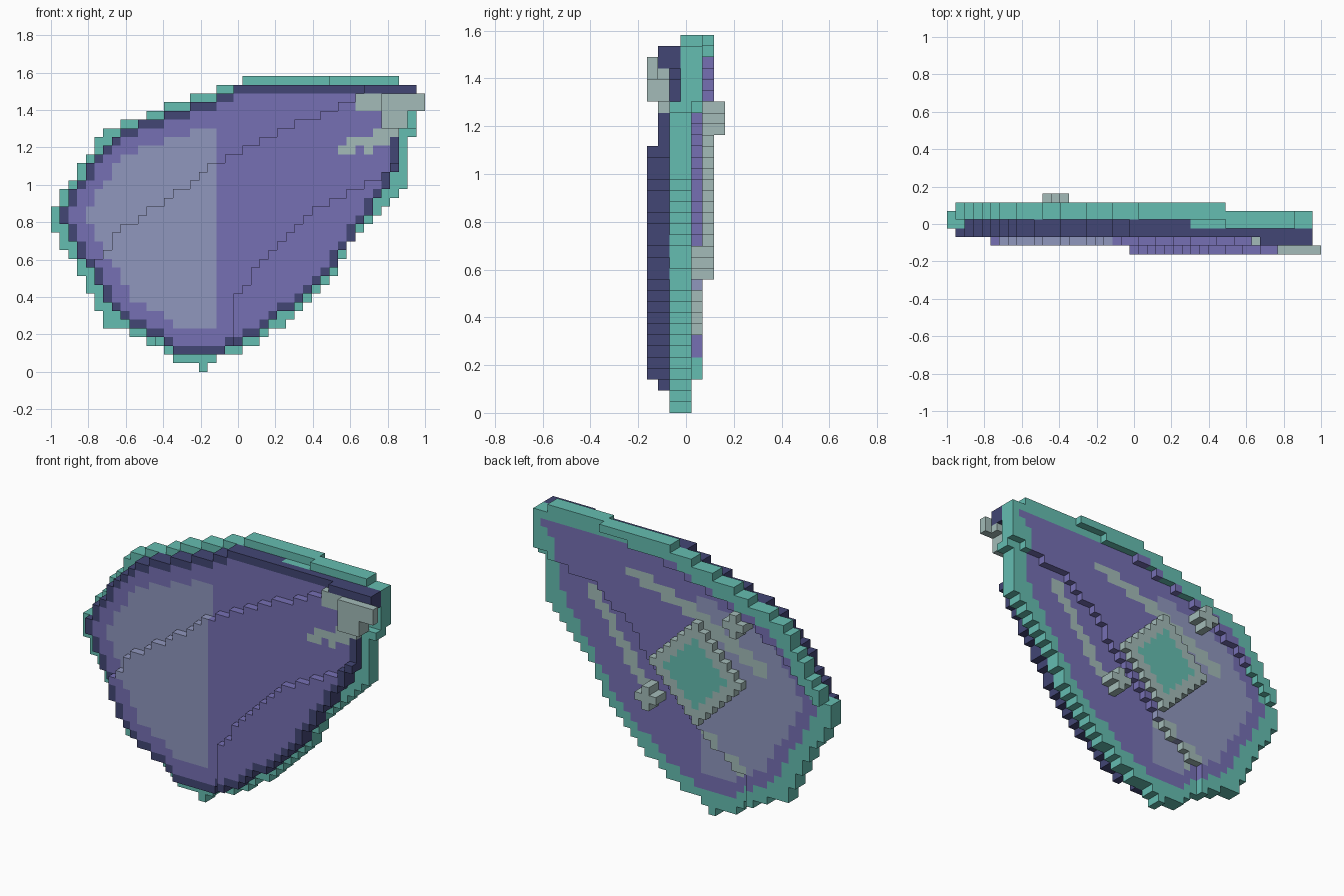
import bpy, bmesh
from mathutils import Vector

cube = bpy.data.objects.get("Cube")
if cube:
    bpy.data.objects.remove(cube)

V = 2 / 43            # block size
NX, NZ, NY = 43, 34, 7


def linear(c):
    c /= 255
    return c / 12.92 if c < 0.04045 else ((c + 0.055) / 1.055) ** 2.4


def material(name, rgb):
    m = bpy.data.materials.new(name)
    m.use_nodes = True
    col = [linear(c) for c in rgb] + [1]
    m.diffuse_color = col
    m.node_tree.nodes["Principled BSDF"].inputs["Base Color"].default_value = col
    return m


TEAL, NAVY, PURPLE, LAVENDER, PALE = range(5)
MATS = [material("teal", (101, 189, 177)), material("navy", (66, 70, 117)),
        material("purple", (118, 112, 180)), material("lavender", (144, 151, 190)),
        material("pale_grey", (163, 187, 184))]


def centre(i, k):
    return -1 + (i + 0.5) * V, (k + 0.5) * V


def inside(poly, x, z):
    hit = False
    for (x1, z1), (x2, z2) in zip(poly, poly[1:] + poly[:1]):
        if (z1 > z) != (z2 > z) and x < x1 + (z - z1) * (x2 - x1) / (z2 - z1):
            hit = not hit
    return hit


def raster(poly):
    return {(i, k) for i in range(NX) for k in range(NZ) if inside(poly, *centre(i, k))}


def erode(cells):
    return {(i, k) for i, k in cells
            if {(i + 1, k), (i - 1, k), (i, k + 1), (i, k - 1)} <= cells}


def above(line, x, z):
    """True when the point lies over a polyline running along x."""
    for (x1, z1), (x2, z2) in zip(line, line[1:]):
        if x1 <= x <= x2:
            return z > z1 + (z2 - z1) * (x - x1) / (x2 - x1)
    return z > line[-1][1] if x > line[-1][0] else True


def near(path, x, z, r):
    p = Vector((x, z))
    for a, b in zip(path, path[1:]):
        a, b = Vector(a), Vector(b)
        t = max(0, min(1, (p - a).dot(b - a) / (b - a).length_squared))
        if (a + (b - a) * t - p).length < r:
            return True
    return False


# Outlines of the back rim and the slightly smaller front plate
rim = raster([(-1, .81), (-.95, .93), (-.9, 1.0), (-.84, 1.1), (-.72, 1.3), (-.6, 1.33),
              (-.35, 1.44), (-.2, 1.49), (0, 1.55), (.07, 1.59), (.86, 1.59), (.87, 1.54),
              (.95, 1.54), (.95, 1.3), (.9, 1.2), (.9, 1.0), (.76, .88), (.62, .7),
              (.45, .43), (.3, .3), (.12, .16), (-.05, .09), (-.16, .05), (-.17, 0),
              (-.21, 0), (-.22, .05), (-.32, .06), (-.5, .17), (-.7, .25), (-.82, .48),
              (-.95, .7)])
plate = raster([(-.96, .82), (-.86, 1.0), (-.81, 1.1), (-.68, 1.25), (-.5, 1.34),
                (-.3, 1.4), (-.1, 1.48), (.02, 1.54), (.95, 1.54), (.95, 1.44),
                (.86, 1.37), (.86, 1.1), (.8, 1.0), (.68, .82), (.53, .6), (.4, .42),
                (.25, .32), (.1, .2), (-.1, .1), (-.31, .1), (-.5, .21), (-.63, .28),
                (-.72, .42), (-.8, .55), (-.88, .7)])
rim |= plate
panel = erode(plate)
pane = {c for c in erode(erode(panel)) if centre(*c)[0] < -.11}

# Diagonal steps that tilt the plate, on its front and on its back
FRONT_STEPS = [
    [(-1, .45), (-.8, .5), (-.72, .62), (-.62, .77), (-.35, .95), (-.12, 1.11),
     (.62, 1.47), (.72, 1.54), (.8, 1.7)],
    [(-1, -1), (-.03, -1), (-.02, .4), (.1, .55), (.3, .78), (.5, .92), (.85, 1.1), (1, 1.15)]]
BACK_STEPS = [
    [(-1, .86), (-.92, .88), (-.7, 1.12), (-.44, 1.29), (-.11, 1.41), (.17, 1.49),
     (.48, 1.54), (.5, 1.7), (1, 1.7)],
    [(-1, -1), (-.46, -1), (-.44, .3), (-.25, .42), (.2, .85), (.31, 1.0), (.53, 1.18),
     (.86, 1.28), (1, 1.3)]]


def level(lines, x, z):
    return sum(above(line, x, z) for line in lines)


# Painted streaks
STREAKS = [[(.3, 1.33), (-.05, 1.22), (-.3, 1.09), (-.56, .97)],
           [(.58, 1.12), (.4, .86), (.25, .65)],
           [(-.17, .5), (-.24, .46)], [(-.34, .4), (-.39, .33)]]
FLECKS = [[(.65, 1.44), (.8, 1.44)], [(.7, 1.2), (.72, 1.25), (.83, 1.27)], [(.56, 1.19), (.62, 1.22)]]

front_plate, back_plate = {}, {}
back_of = {}
for i, k in rim:
    x, z = centre(i, k)
    front = level(FRONT_STEPS, x, z)
    back = 3 + level(BACK_STEPS, x, z)
    back_of[i, k] = back
    split = max(front, back - 2)
    fill = LAVENDER if (i, k) in pane else PURPLE if (i, k) in panel else None
    if (i, k) in plate:
        for j in range(front, split + 1):
            front_plate[i, j, k] = NAVY if fill is None else fill
        if any(near(f, x, z, .035) for f in FLECKS):
            front_plate[i, front, k] = PALE
    for j in range(split + 1, back + 1):
        back_plate[i, j, k] = TEAL if fill is None else fill
    if fill is not None and any(near(s, x, z, .036) for s in STREAKS):
        back_plate[i, back, k] = PALE


# Raised diamond on the back, pale frame around a teal middle
def boss(ci, ck, radius, top, core):
    cells = {}
    for i in range(ci - radius, ci + radius + 1):
        for k in range(ck - radius, ck + radius + 1):
            d = abs(i - ci) + abs(k - ck)
            if d <= radius and (i, k) in rim:
                for j in range(back_of[i, k] + 1, top + 1):
                    cells[i, j, k] = TEAL if d <= core else PALE
    return cells


diamond = boss(18, 18, 6, 5, 4)
upper_stud = boss(12, 26, 1, 6, -1)
lower_stud = boss(25, 13, 1, 5, -1)

# Clasp at the upper front corner
clasp = {}
for k in range(28, 32):
    for i in range(38, 43 if k > 29 else 41):
        clasp[i, 0, k] = PALE
        if i < 42 and (i, 1, k) not in front_plate:
            clasp[i, 1, k] = PALE

PARTS = {"front_plate": front_plate, "back_plate": back_plate, "diamond_boss": diamond,
         "upper_stud": upper_stud, "lower_stud": lower_stud, "corner_clasp": clasp}
solid = set().union(*PARTS.values())


# Turn each part's blocks into a mesh of its exposed faces
def build(name, cells):
    bm = bmesh.new()
    for cell, colour in cells.items():
        c = Vector(cell) + Vector((.5, .5, .5))
        for axis in range(3):
            for sign in (-1, 1):
                n = Vector((0, 0, 0))
                n[axis] = sign
                if tuple(int(a + b) for a, b in zip(cell, n)) in solid:
                    continue
                u = Vector((0, 0, 0))
                u[(axis + 1) % 3] = 1
                w = n.cross(u)
                corners = [c + (n + u * a + w * b) / 2
                           for a, b in ((-1, -1), (1, -1), (1, 1), (-1, 1))]
                face = bm.faces.new([bm.verts.new(p) for p in corners])
                face.material_index = colour
    bmesh.ops.remove_doubles(bm, verts=bm.verts, dist=.01)
    for v in bm.verts:
        v.co = v.co * V - Vector((1, NY * V / 2, 0))
    mesh = bpy.data.meshes.new(name)
    bm.to_mesh(mesh)
    bm.free()
    for m in MATS:
        mesh.materials.append(m)
    bpy.context.collection.objects.link(bpy.data.objects.new(name, mesh))


for part, blocks in PARTS.items():
    build(part, blocks)
